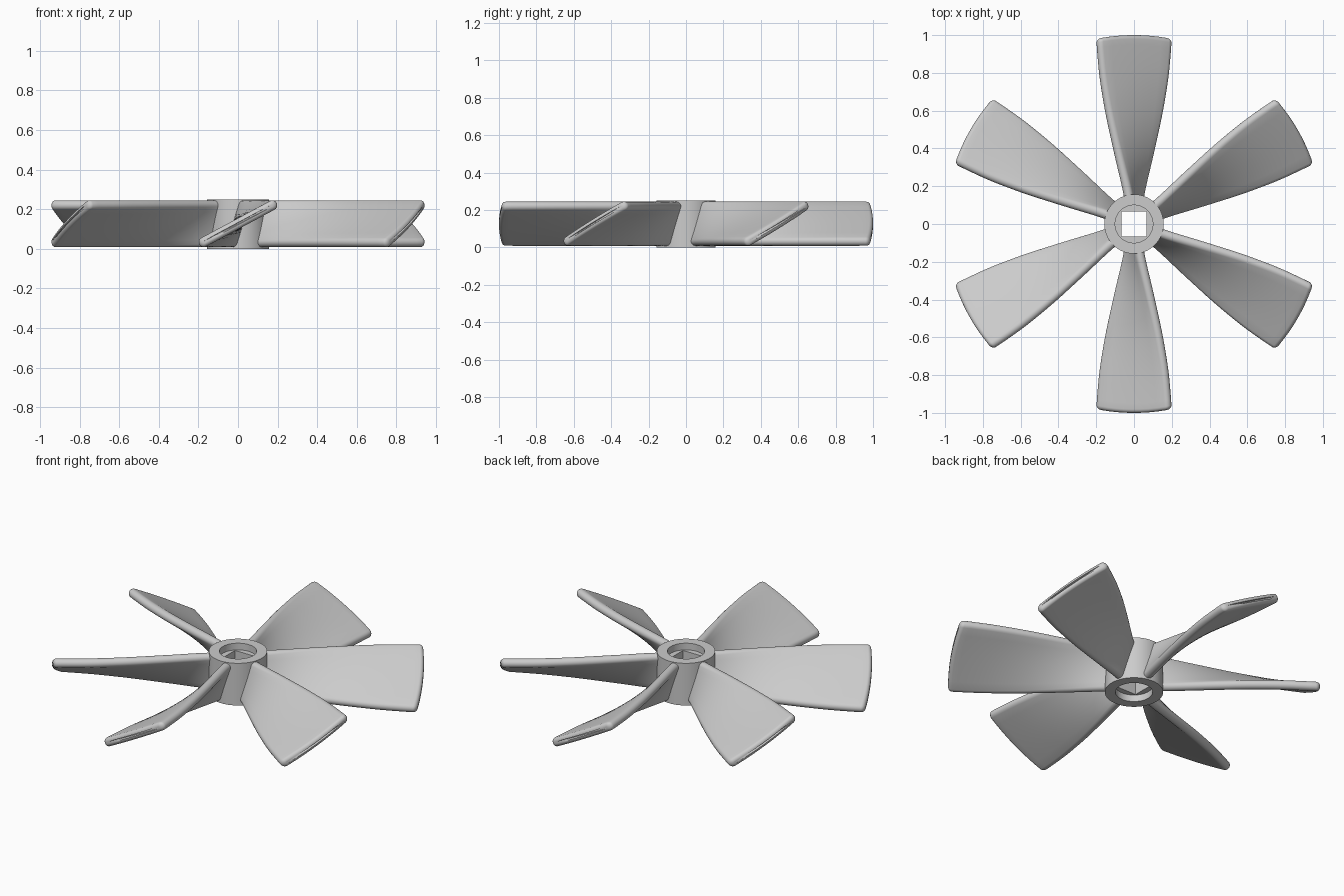
import bpy, bmesh, math

if "Cube" in bpy.data.objects:
    bpy.data.objects.remove(bpy.data.objects["Cube"])

H = 0.25      # hub height
R = 0.025     # half thickness of a blade
MID, HALF = 0.127, 0.118


def finish(obj, angle):
    bpy.ops.object.select_all(action='DESELECT')
    obj.select_set(True)
    bpy.context.view_layer.objects.active = obj
    bpy.ops.object.shade_smooth_by_angle(angle=math.radians(angle))


def cut(target, cutter):
    cutter.hide_render = True
    bpy.context.view_layer.objects.active = target
    m = target.modifiers.new("cut", 'BOOLEAN')
    m.operation, m.solver, m.object = 'DIFFERENCE', 'EXACT', cutter
    bpy.ops.object.modifier_apply(modifier=m.name)
    bpy.data.objects.remove(cutter)


# Hub with a square bore and a round recess at each end
bpy.ops.mesh.primitive_cylinder_add(vertices=96, radius=0.157, depth=H, location=(0, 0, H / 2))
hub = bpy.context.object
hub.name = "hub"
bpy.ops.mesh.primitive_cube_add(size=1, location=(0, 0, H / 2))
bpy.context.object.scale = (0.134, 0.134, 1)
cut(hub, bpy.context.object)
for z in (0, H):
    bpy.ops.mesh.primitive_cylinder_add(vertices=64, radius=0.1, depth=0.08, location=(0, 0, z))
    cut(hub, bpy.context.object)
finish(hub, 30)

# Half width of the blade along its radius
WIDTHS = [(0.12, 0.045), (0.2, 0.062), (0.4, 0.108), (0.6, 0.151), (0.8, 0.184), (1.0, 0.201)]


def half_width(r):
    for (r0, w0), (r1, w1) in zip(WIDTHS, WIDTHS[1:]):
        if r <= r1:
            return w0 + (w1 - w0) * (r - r0) / (r1 - r0)
    return WIDTHS[-1][1]


def smooth_width(r):
    rs = [min(1, max(0.12, r + d)) for d in (-0.06, -0.03, 0, 0.03, 0.06)]
    return sum(half_width(v) for v in rs) / 5


def section(r, inset):
    """Stadium outline, slanted, wrapped on a cylinder of radius r."""
    a = smooth_width(r) - R
    b = HALF - R
    slope = math.atan2(b, a)
    length = math.hypot(a, b) - inset * 0.3
    rad = R - inset
    pts = []
    for end in (1, -1):
        cx = end * length
        prof = [(cx + end * rad * math.cos(t), end * rad * math.sin(t))
                for t in [math.radians(-90 + 180 * i / 10) for i in range(11)]]
        pts += prof
        for i in range(1, 8):
            f = i / 8
            pts.append((end * length * (1 - 2 * f), end * rad))
    out = []
    for u, v in pts:
        t = u * math.cos(slope) - v * math.sin(slope)
        z = MID + u * math.sin(slope) + v * math.cos(slope)
        out.append((t, z, math.sqrt(r * r - t * t)))
    return out


# Rounded tip follows the straight loft
F = 0.02
STATIONS = [(0.125 + (1 - F - 0.125) * i / 28, 0) for i in range(29)]
STATIONS += [(1 - F + F * math.sin(math.radians(t)), F * (1 - math.cos(math.radians(t))))
             for t in (18, 36, 54, 72, 90)]

# Six twisted blades
for k in range(6):
    ang = math.radians(90 + 60 * k)
    c, s = math.cos(ang), math.sin(ang)
    bm = bmesh.new()
    rings = []
    for r, inset in STATIONS:
        rings.append([bm.verts.new((d * c - t * s, d * s + t * c, z))
                      for t, z, d in section(r, inset)])
    n = len(rings[0])
    for p, q in zip(rings, rings[1:]):
        for i in range(n):
            j = (i + 1) % n
            bm.faces.new((p[i], p[j], q[j], q[i]))
    bm.faces.new(rings[0][::-1])
    bm.faces.new(rings[-1])
    bmesh.ops.triangulate(bm, faces=[f for f in bm.faces if len(f.verts) > 4])
    bmesh.ops.recalc_face_normals(bm, faces=bm.faces)
    me = bpy.data.meshes.new("blade")
    bm.to_mesh(me)
    bm.free()
    blade = bpy.data.objects.new(f"blade_{k + 1}", me)
    bpy.context.collection.objects.link(blade)
    finish(blade, 40)
